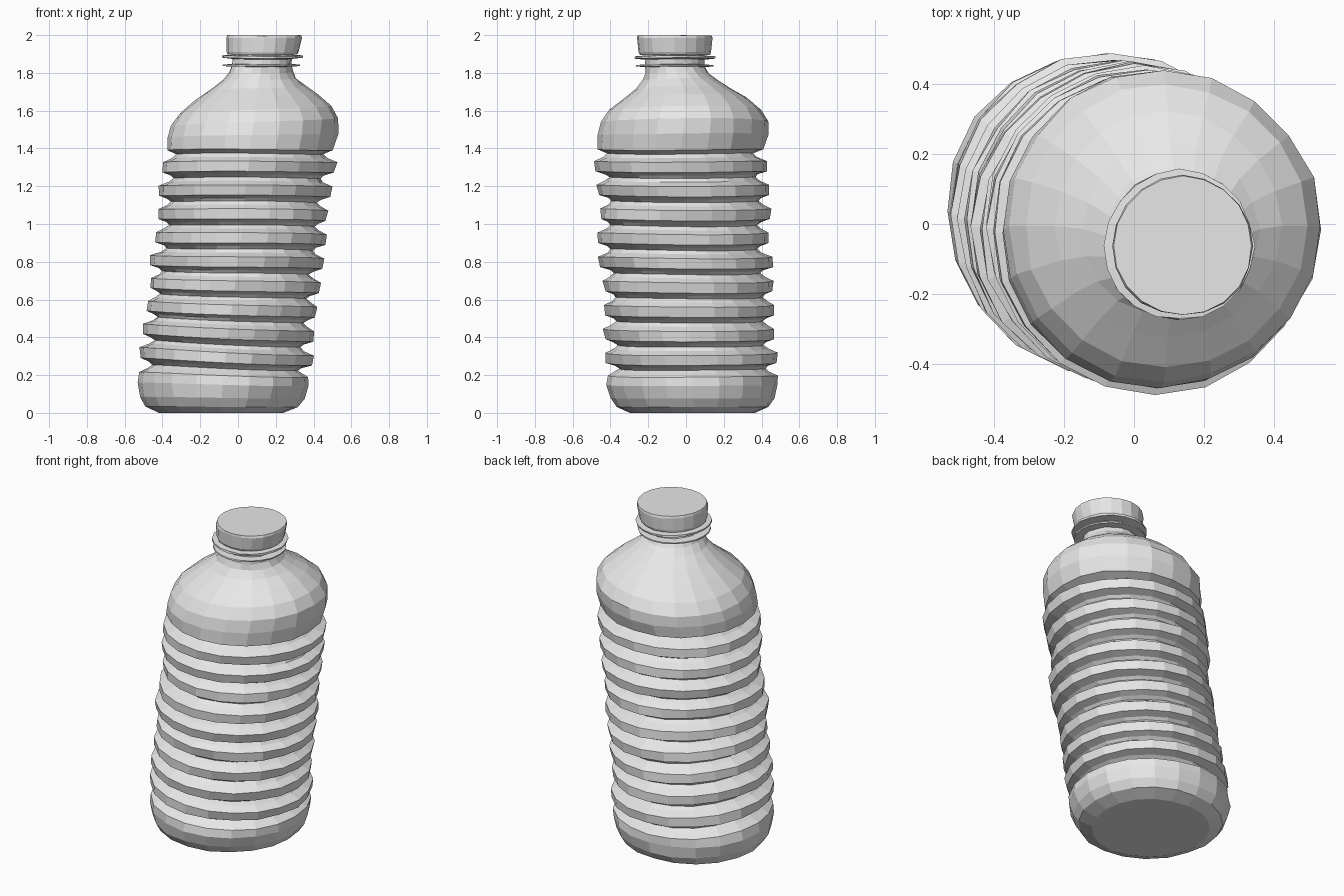
import bpy, bmesh, math, random

random.seed(4)
if "Cube" in bpy.data.objects:
    bpy.data.objects.remove(bpy.data.objects["Cube"], do_unlink=True)

grey = bpy.data.materials.new("pale_grey_plastic")
grey.use_nodes = True
colour = (0.8, 0.8, 0.8, 1)
grey.diffuse_color = colour
grey.node_tree.nodes["Principled BSDF"].inputs["Base Color"].default_value = colour

# Crooked axis of the bottle: height, centre x, centre y, sideways tilt
STATIONS = [(0, -0.088, 0.04, 0), (0.15, -0.082, 0.036, -0.02),
            (0.3, -0.066, 0.03, -0.05), (0.43, -0.052, 0.015, -0.045),
            (0.68, -0.014, 0.012, -0.03), (0.8, -0.003, -0.004, -0.02),
            (0.93, 0.019, -0.02, -0.015), (1.06, 0.029, 0.003, -0.01),
            (1.19, 0.038, -0.01, -0.005), (1.31, 0.059, -0.024, 0),
            (1.4, 0.064, -0.026, 0), (1.55, 0.086, -0.005, 0.05),
            (1.7, 0.098, -0.005, 0.05), (1.82, 0.122, -0.06, 0),
            (2, 0.14, -0.062, 0)]
RIB_RADII = [0.458, 0.453, 0.45, 0.45, 0.46, 0.454, 0.449, 0.457, 0.461]


def axis(z):
    """Centre and tilt of the bottle at height z."""
    for a, b in zip(STATIONS, STATIONS[1:]):
        if z <= b[0]:
            t = (z - a[0]) / (b[0] - a[0])
            return [p + (q - p) * t for p, q in zip(a[1:], b[1:])]


def lathe(name, profile, sides, wobble=0.0, closed=False):
    """Spin (radius, height) points around the crooked axis, with slight dents."""
    bm = bmesh.new()
    rings = []
    for r, z in profile:
        cx, cy, tilt = axis(z)
        ring = []
        for i in range(sides):
            a = 2 * math.pi * i / sides
            dent = 0.5 * math.sin(3 * a + 5 * z) + random.uniform(-0.7, 0.7)
            rr = r + wobble * dent
            x, y = rr * math.cos(a), rr * math.sin(a)
            dz = tilt * x + wobble * 0.5 * math.sin(2 * a + 4 * z) * min(1, z / 0.2)
            ring.append(bm.verts.new((cx + x, cy + y, z + dz)))
        rings.append(ring)
    pairs = list(zip(rings, rings[1:]))
    if closed:
        pairs.append((rings[-1], rings[0]))
    else:
        bm.faces.new(rings[0])
        bm.faces.new(rings[-1])
    for low, high in pairs:
        for i in range(sides):
            j = (i + 1) % sides
            bm.faces.new((low[i], low[j], high[j], high[i]))
    bmesh.ops.recalc_face_normals(bm, faces=bm.faces)
    mesh = bpy.data.meshes.new(name)
    bm.to_mesh(mesh)
    bm.free()
    mesh.materials.append(grey)
    ob = bpy.data.objects.new(name, mesh)
    bpy.context.collection.objects.link(ob)


# Bottle: rounded foot, nine ribs, domed shoulder and neck
profile = [(0.33, 0.0), (0.405, 0.032), (0.437, 0.08), (0.454, 0.15),
           (0.45, 0.2), (0.41, 0.222)]
for k, r in enumerate(RIB_RADII):
    z = 0.3 + k * 0.126
    profile += [(0.388, z - 0.063), (0.405, z - 0.048), (r - 0.005, z - 0.032),
                (r, z + 0.022), (0.408, z + 0.044)]
profile += [(0.388, 1.372), (0.44, 1.393), (0.452, 1.47), (0.444, 1.54),
            (0.402, 1.605), (0.322, 1.67), (0.25, 1.72), (0.195, 1.765),
            (0.17, 1.80), (0.155, 1.84), (0.155, 1.91)]
lathe("bottle_body", profile, 20, 0.007)

# Thin collars around the neck
lathe("neck_flange", [(0.15, 1.832), (0.206, 1.835), (0.206, 1.843), (0.15, 1.846)],
      20, 0.003, True)
lathe("seal_ring", [(0.16, 1.872), (0.213, 1.878), (0.213, 1.89), (0.16, 1.894)],
      20, 0.005, True)

# Screw cap
lathe("cap", [(0.185, 1.896), (0.192, 1.91), (0.2, 1.985), (0.196, 1.998)], 20, 0.003)
